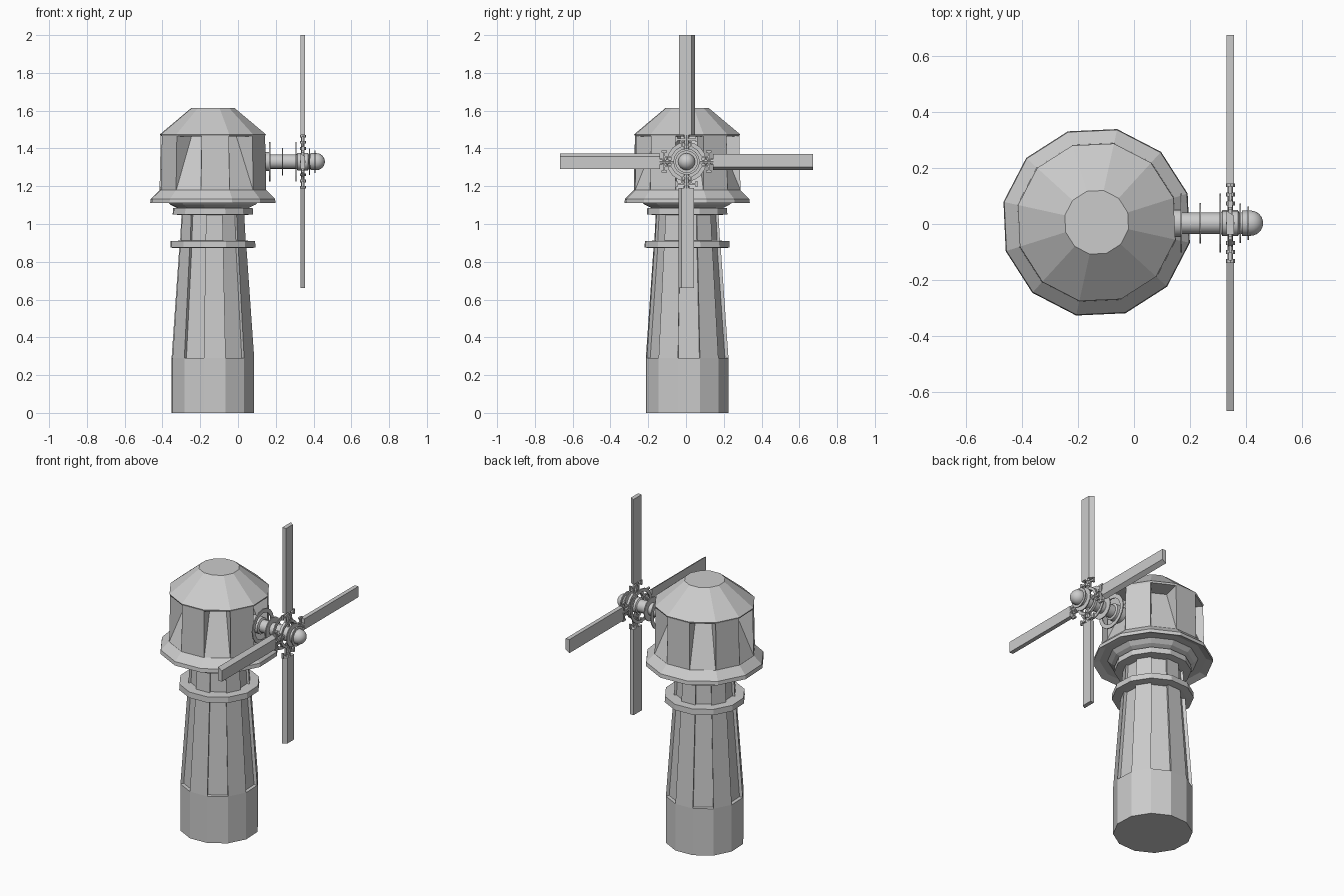
import bpy, bmesh, math
from mathutils import Matrix, Vector

if "Cube" in bpy.data.objects:
    bpy.data.objects.remove(bpy.data.objects["Cube"])

CX, CY = -0.133, 0.006          # tower axis
HZ = 1.33                       # rotor shaft height
RX = 0.343                      # rotor plane
N, PHASE = 12, math.radians(17.6)


def finish(name, bm):
    bmesh.ops.recalc_face_normals(bm, faces=bm.faces)
    me = bpy.data.meshes.new(name)
    bm.to_mesh(me)
    bm.free()
    ob = bpy.data.objects.new(name, me)
    bpy.context.collection.objects.link(ob)
    return ob


def lathe(profile, n=N, phase=PHASE, closed=False):
    """Revolve (radius, z) points about z; returns bmesh and the bands of faces."""
    bm = bmesh.new()
    rings = [[bm.verts.new((r * math.cos(phase + math.tau * k / n),
                            r * math.sin(phase + math.tau * k / n), z))
              for k in range(n)] for r, z in profile]
    pairs = list(zip(rings, rings[1:]))
    if closed:
        pairs.append((rings[-1], rings[0]))
    bands = [[bm.faces.new((a[k], a[(k + 1) % n], b[(k + 1) % n], b[k]))
              for k in range(n)] for a, b in pairs]
    if not closed:
        bm.faces.new(rings[0])
        bm.faces.new(rings[-1])
    bm.normal_update()
    return bm, bands


def recess(bm, band, depth, thickness=0.002):
    """Sink every second face of a band."""
    faces = band[1::2]
    bmesh.ops.inset_individual(bm, faces=faces, thickness=thickness,
                               depth=-depth, use_even_offset=True)
    return faces


def on_tower(name, bm):
    bm.transform(Matrix.Translation((CX, CY, 0)))
    return finish(name, bm)


def on_shaft(name, profile, n=16, closed=False, smooth=True):
    """Lathe whose axis is the rotor shaft; profile z becomes x."""
    bm, _ = lathe(profile, n, 0, closed)
    bm.transform(Matrix.Translation((0, CY - 0.003, HZ)) @ Matrix.Rotation(math.pi / 2, 4, 'Y'))
    ob = finish(name, bm)
    if smooth:
        for p in ob.data.polygons:
            p.use_smooth = True
        ob.data.set_sharp_from_angle(angle=math.radians(35))
    return ob


# Tower with sunken panels on alternate sides
bm, bands = lathe([(0.224, 0), (0.224, 0.29), (0.182, 0.878)])
recess(bm, bands[1], 0.02)
on_tower("tower", bm)

# Neck with smaller panels
bm, bands = lathe([(0.178, 0.905), (0.170, 1.055)])
recess(bm, bands[0], 0.015)
on_tower("neck", bm)

# Two collars
on_tower("lower_collar", lathe([(0.19, 0.872), (0.231, 0.875), (0.229, 0.91), (0.17, 0.912)])[0])
on_tower("upper_collar", lathe([(0.17, 1.048), (0.218, 1.05), (0.216, 1.085), (0.17, 1.087)])[0])

# Cap: underside, flared skirt, drum with sloping recesses, roof
bm, bands = lathe([(0.19, 1.083), (0.232, 1.103), (0.255, 1.125), (0.30, 1.125),
                   (0.34, 1.11), (0.337, 1.133), (0.289, 1.18),
                   (0.283, 1.465), (0.287, 1.475), (0.116, 1.615)])
for f in recess(bm, bands[6], 0.0):
    for v in f.verts:
        if v.co.z > 1.3:
            v.co.x *= 0.6
            v.co.y *= 0.6
on_tower("cap", bm)

# Rotor shaft and rounded nose
on_shaft("shaft", [(0.05, 0.10), (0.05, 0.165), (0.038, 0.17), (0.038, 0.31),
                   (0.046, 0.315), (0.046, 0.37), (0.038, 0.375), (0.038, 0.41)])
nose = [(0.045, 0.385)] + [(0.045 * math.cos(a), 0.415 + 0.045 * math.sin(a))
                           for a in [math.radians(15 * i) for i in range(6)]] + [(0.002, 0.46)]
on_shaft("nose", nose)

# Small discs and open rings along the shaft
for i, (x, r) in enumerate([(0.236, 0.072), (0.379, 0.07), (0.407, 0.06)]):
    on_shaft(f"disc_{i}", [(r, x - 0.003), (r, x + 0.003)], smooth=False)
for i, (x, r, ri, t) in enumerate([(0.168, 0.105, 0.08, 0.003), (0.307, 0.105, 0.085, 0.003),
                                   (RX, 0.085, 0.068, 0.008)]):
    on_shaft(f"ring_{i}", [(r, x - t), (r, x + t), (ri, x + t), (ri, x - t)],
             closed=True, smooth=False)


def box(bm, cx, cy, cz, sx, sy, sz):
    bmesh.ops.create_cube(bm, size=1, matrix=Matrix.Translation((cx, cy, cz))
                          @ Matrix.Diagonal((sx, sy, sz, 1)))


# Four arms with brackets and bevelled blades, built pointing up then rotated
for i in range(4):
    place = Matrix.Translation((RX, 0.003, HZ)) @ Matrix.Rotation(math.pi / 2 * i, 4, 'X')

    bm = bmesh.new()
    bmesh.ops.create_cone(bm, cap_ends=True, segments=8, radius1=0.01, radius2=0.01,
                          depth=0.13, matrix=Matrix.Translation((0, 0, 0.09)))
    for z in (0.07, 0.102, 0.135):
        bmesh.ops.create_cone(bm, cap_ends=True, segments=8, radius1=0.016, radius2=0.016,
                              depth=0.014, matrix=Matrix.Translation((0, 0, z)))
    box(bm, 0, 0, 0.118, 0.012, 0.10, 0.01)
    for s in (-1, 1):
        box(bm, 0, s * 0.053, 0.118, 0.012, 0.01, 0.03)
        box(bm, 0, s * 0.025, 0.092, 0.010, 0.008, 0.05)
    bm.transform(place)
    finish(f"arm_{i}", bm)

    bm = bmesh.new()
    section = [(-0.013, -0.04), (0.013, -0.04), (0.013, 0.027), (-0.013, 0.044)]
    base = bm.faces.new([bm.verts.new((x, y, 0.14)) for x, y in section])
    ext = bmesh.ops.extrude_face_region(bm, geom=[base], use_keep_orig=True)
    bmesh.ops.translate(bm, vec=Vector((0, 0, 0.53)),
                        verts=[g for g in ext["geom"] if isinstance(g, bmesh.types.BMVert)])
    bm.transform(place)
    finish(f"blade_{i}", bm)
